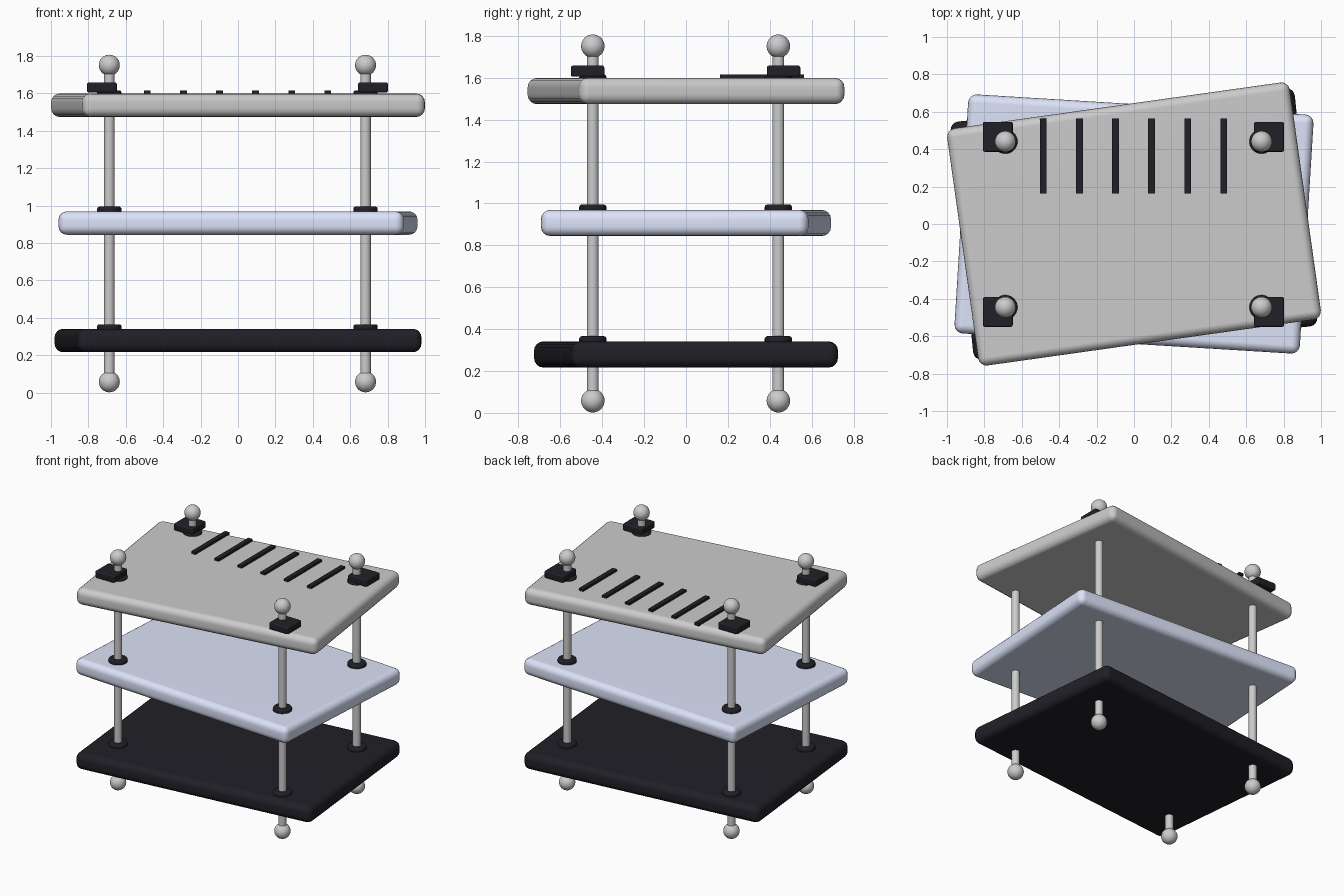
import bpy, bmesh, math
from mathutils import Matrix, Vector

if "Cube" in bpy.data.objects:
    bpy.data.objects.remove(bpy.data.objects["Cube"])


def material(name, rgb):
    m = bpy.data.materials.new(name)
    m.diffuse_color = (*rgb, 1)
    m.use_nodes = True
    m.node_tree.nodes["Principled BSDF"].inputs["Base Color"].default_value = m.diffuse_color
    return m


BLACK = material("black_plastic", (0.015, 0.014, 0.02))
BLUE = material("pale_blue_glass", (0.72, 0.77, 0.95))


def finish(bm, name, loc, mat=None, turn=0):
    me = bpy.data.meshes.new(name)
    bm.to_mesh(me)
    bm.free()
    ob = bpy.data.objects.new(name, me)
    bpy.context.collection.objects.link(ob)
    ob.location = loc
    ob.rotation_euler.z = math.radians(turn)
    if mat:
        me.materials.append(mat)
    bpy.ops.object.select_all(action='DESELECT')
    ob.select_set(True)
    bpy.context.view_layer.objects.active = ob
    bpy.ops.object.shade_smooth_by_angle(angle=math.radians(35))
    return ob


def box(name, loc, size, mat=None, bevel=0, segments=4, turn=0):
    bm = bmesh.new()
    bmesh.ops.create_cube(bm, size=1, matrix=Matrix.Diagonal((*size, 1)))
    if bevel:
        bmesh.ops.bevel(bm, geom=bm.edges[:], offset=bevel, segments=segments,
                        profile=0.5, affect='EDGES')
    ob = finish(bm, name, loc, mat, turn)
    if bevel:
        ob.modifiers.new("flat_shading", 'WEIGHTED_NORMAL').keep_sharp = True
    return ob


def cylinder(name, loc, radius, height, mat=None, bevel=0):
    bm = bmesh.new()
    bmesh.ops.create_cone(bm, cap_ends=True, segments=32, radius1=radius,
                          radius2=radius, depth=height)
    if bevel:
        rims = [e for e in bm.edges if abs(e.verts[0].co.z - e.verts[1].co.z) < 1e-5]
        bmesh.ops.bevel(bm, geom=rims, offset=bevel, segments=3,
                        profile=0.5, affect='EDGES')
    return finish(bm, name, loc, mat)


def ball(name, loc, radius):
    bm = bmesh.new()
    bmesh.ops.create_uvsphere(bm, u_segments=32, v_segments=16, radius=radius)
    return finish(bm, name, loc)


# Three stacked plates, each twisted a little
for name, z, turn, mat in (("bottom_plate", 0.279, 5.8, BLACK),
                           ("middle_plate", 0.907, -3.5, BLUE),
                           ("top_plate", 1.537, 8, None)):
    box(name, (0, 0, z), (1.85, 1.28, 0.125), mat, 0.045, 4, turn)

# Corner posts with ball ends, collars and clamp blocks
SHIFT = Vector((-0.003, -0.002, 0))
for sx in (-1, 1):
    for sy in (-1, 1):
        tag = ("left" if sx < 0 else "right") + ("_front" if sy < 0 else "_back")
        p = Vector((0.685 * sx, 0.443 * sy, 0)) + SHIFT
        cylinder("post_" + tag, p + Vector((0, 0, 0.905)), 0.028, 1.69)
        ball("foot_ball_" + tag, p + Vector((0, 0, 0.058)), 0.056)
        ball("top_ball_" + tag, p + Vector((0, 0, 1.751)), 0.056)
        for level, z in (("bottom", 0.347), ("middle", 0.976), ("top", 1.597)):
            cylinder(f"{level}_collar_{tag}", p + Vector((0, 0, z)),
                     0.065, 0.038, BLACK, 0.012)
        q = Vector((0.725 * sx, 0.468 * sy, 1.632)) + SHIFT
        box("clamp_block_" + tag, q, (0.16, 0.16, 0.053), BLACK, 0.01, 3)

# Row of dark vent strips on the top plate
for i in range(6):
    box(f"vent_strip_{i + 1}", (-0.485 + 0.193 * i, 0.363, 1.606),
        (0.036, 0.402, 0.02), BLACK)
